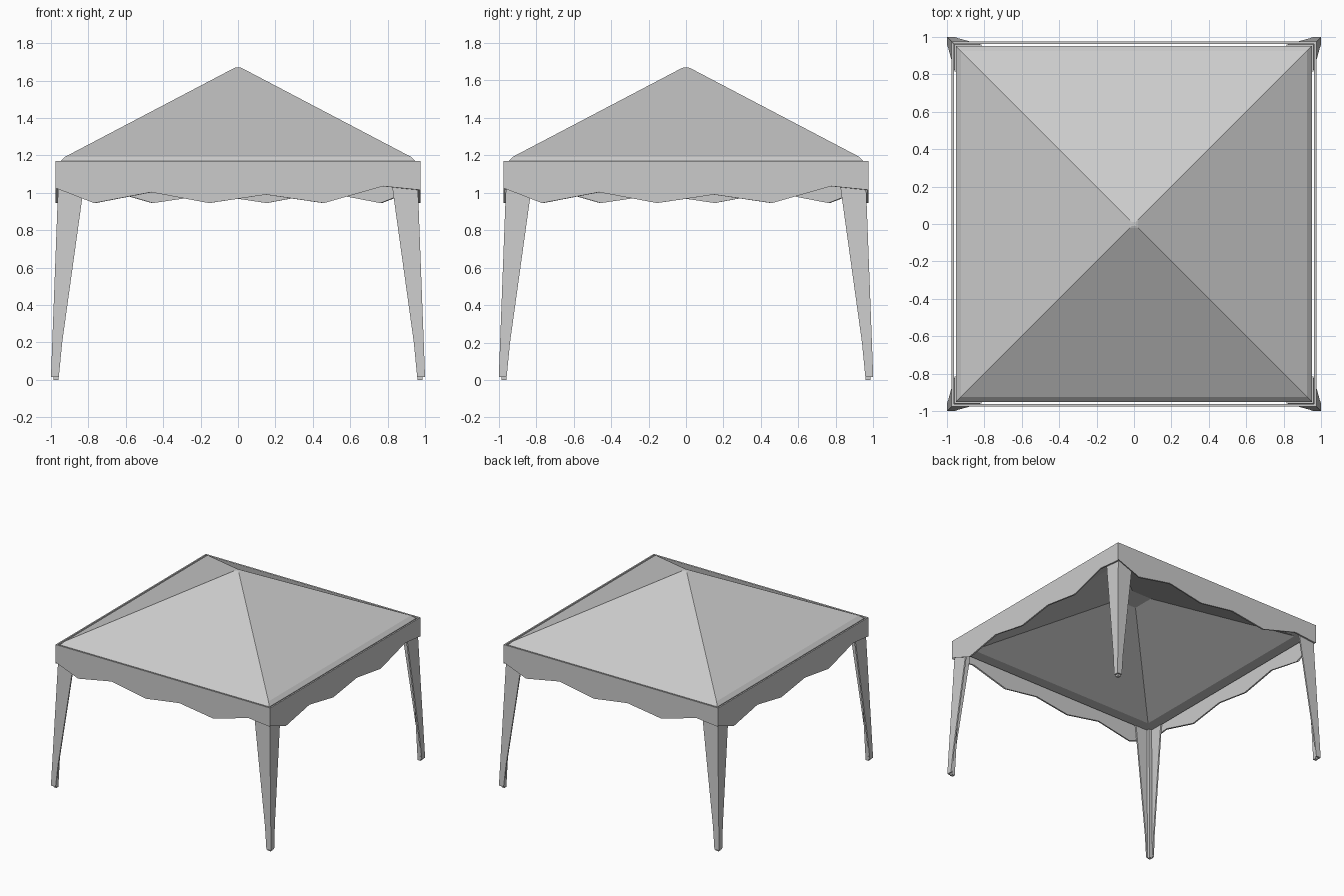
import bpy, bmesh, math
from mathutils import Matrix

if "Cube" in bpy.data.objects:
    bpy.data.objects.remove(bpy.data.objects["Cube"])


def loft(bm, rings):
    """Closed solid skinned through matching rings of points."""
    vs = [[bm.verts.new(p) for p in r] for r in rings]
    n = len(vs[0])
    for a, b in zip(vs, vs[1:]):
        for i in range(n):
            j = (i + 1) % n
            bm.faces.new((a[i], a[j], b[j], b[i]))
    bm.faces.new(vs[0])
    bm.faces.new(vs[-1])


def make(name, rings, turn=0):
    bm = bmesh.new()
    loft(bm, rings)
    bmesh.ops.recalc_face_normals(bm, faces=bm.faces)
    bm.transform(Matrix.Rotation(turn * math.pi / 2, 4, 'Z'))
    me = bpy.data.meshes.new(name)
    bm.to_mesh(me)
    bm.free()
    ob = bpy.data.objects.new(name, me)
    bpy.context.collection.objects.link(ob)
    return ob


def square(r, z):
    return [(-r, -r, z), (r, -r, z), (r, r, z), (-r, r, z)]


# Roof: thick padded pyramid, flat underside rim, blunt tip
make("roof", [square(r, z) for r, z in (
    (0.09, 1.465), (0.86, 1.085), (0.952, 1.087),
    (0.952, 1.165), (0.925, 1.192), (0.022, 1.666), (0.01, 1.67))])

# Wavy valance: lower edge of one side, repeated around the canopy
OUT, INN, TOP = 0.975, 0.963, 1.17
wave = [(-OUT, 1.025), (-0.77, 0.945), (-0.465, 1.003), (-0.155, 0.945),
        (0.15, 0.99), (0.46, 0.945), (0.775, 1.035), (OUT, 1.015)]
k = INN / OUT


def valance_ring(x, z):
    return [(x, -OUT, z), (x, -OUT, TOP), (x * k, -INN, TOP), (x * k, -INN, z)]


# Leg covers: thin L section, tapering and splaying to the foot
def cover_ring(z, outer, inner, t=0.012):
    o, i, q = outer, inner, outer - t
    return [(o, -o, z), (o, -i, z), (q, -i, z), (q, -q, z), (i, -q, z), (i, -o, z)]


cover = [cover_ring(0.015, 1.0, 0.958), cover_ring(0.2, 0.993, 0.94),
         cover_ring(1.1, 0.959, 0.815)]


# Poles: slim square bars standing inside each cover
def pole_ring(z, c, h=0.013):
    return [(c + a * h, -c + b * h, z) for a, b in ((-1, -1), (1, -1), (1, 1), (-1, 1))]


pole = [pole_ring(0.0, 0.973), pole_ring(1.1, 0.935)]

for n, side in enumerate(("front", "right", "back", "left")):
    make(side + "_valance", [valance_ring(x, z) for x, z in wave], n)
for n, corner in enumerate(("front_right", "back_right", "back_left", "front_left")):
    make(corner + "_leg_cover", cover, n)
    make(corner + "_pole", pole, n)
